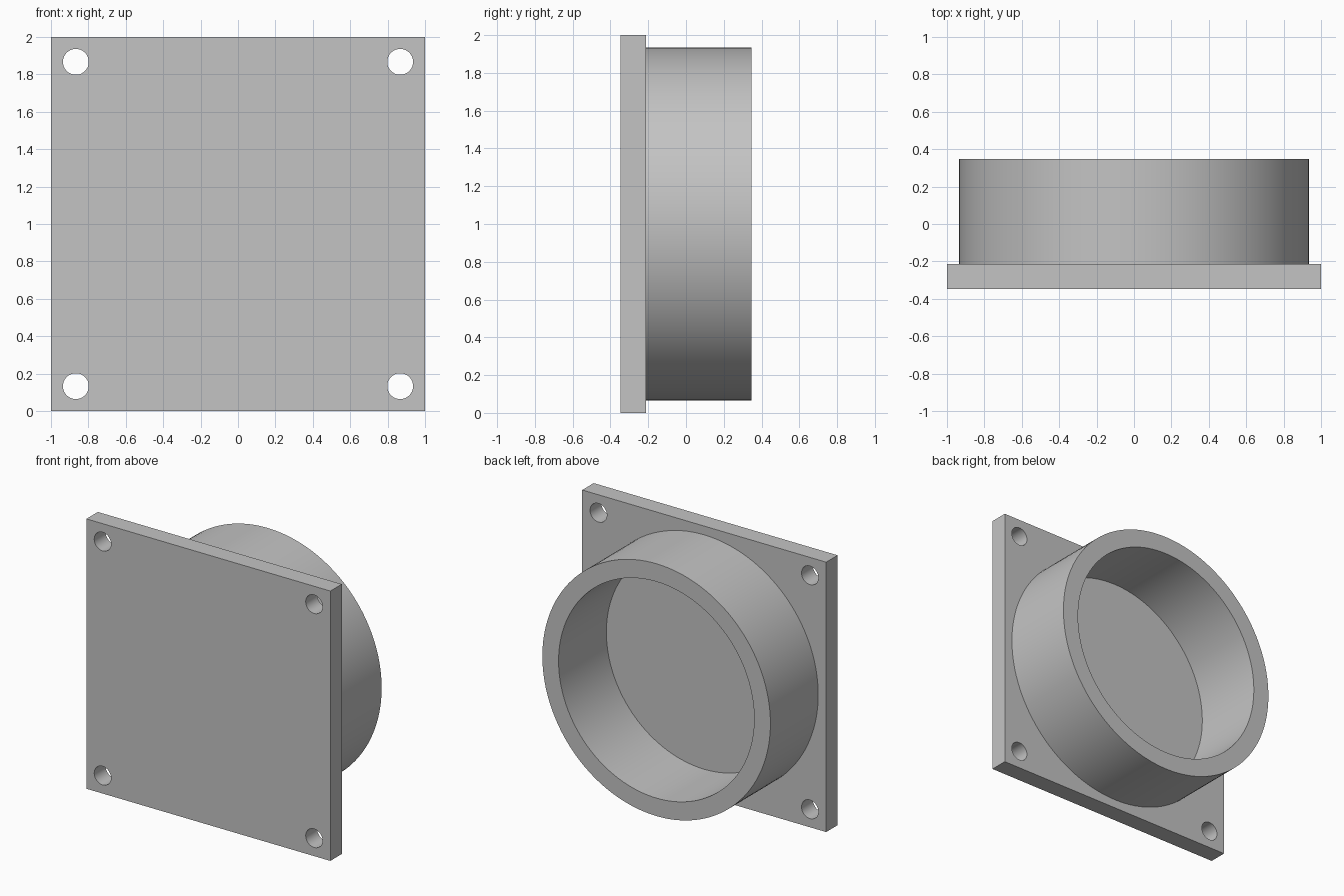
import bpy, bmesh, math
from mathutils import Matrix, Vector

cube = bpy.data.objects.get("Cube")
if cube:
    bpy.data.objects.remove(cube, do_unlink=True)

FRONT, PLATE_BACK, RIM = -0.347, -0.213, 0.347
OUTER, INNER = 0.935, 0.802
HOLE_RADIUS, HOLE_OFFSET = 0.069, 0.867
CENTRE = Vector((0, 0, 1))

grey = bpy.data.materials.new("plain grey")
grey.use_nodes = True
colour = (0.55, 0.55, 0.55, 1)
grey.diffuse_color = colour
grey.node_tree.nodes["Principled BSDF"].inputs["Base Color"].default_value = colour


def add_object(name, bm):
    bmesh.ops.recalc_face_normals(bm, faces=bm.faces)
    mesh = bpy.data.meshes.new(name)
    bm.to_mesh(mesh)
    bm.free()
    mesh.materials.append(grey)
    obj = bpy.data.objects.new(name, mesh)
    bpy.context.collection.objects.link(obj)
    return obj


def smooth(obj):
    bpy.ops.object.select_all(action='DESELECT')
    obj.select_set(True)
    bpy.context.view_layer.objects.active = obj
    bpy.ops.object.shade_smooth_by_angle(angle=math.radians(30))


# Square mounting plate
bm = bmesh.new()
place = Matrix.Translation((0, (FRONT + PLATE_BACK) / 2, 1))
bmesh.ops.create_cube(bm, size=1, matrix=place @ Matrix.Diagonal((2, PLATE_BACK - FRONT, 2, 1)))
plate = add_object("mounting_plate", bm)

# Cutter with one cylinder for each corner hole
bm = bmesh.new()
for sx in (-1, 1):
    for sz in (-1, 1):
        spot = Matrix.Translation((sx * HOLE_OFFSET, FRONT, 1 + sz * HOLE_OFFSET))
        bmesh.ops.create_cone(bm, cap_ends=True, segments=48, radius1=HOLE_RADIUS,
                              radius2=HOLE_RADIUS, depth=0.6,
                              matrix=spot @ Matrix.Rotation(math.pi / 2, 4, 'X'))
cutter = add_object("hole_cutter", bm)
cutter.hide_render = True

# Drill the holes, then discard the cutter
drill = plate.modifiers.new("corner holes", 'BOOLEAN')
drill.operation = 'DIFFERENCE'
drill.solver = 'EXACT'
drill.object = cutter
bpy.context.view_layer.objects.active = plate
plate.select_set(True)
bpy.ops.object.modifier_apply(modifier=drill.name)
bpy.data.objects.remove(cutter, do_unlink=True)
smooth(plate)

# Round collar: rectangular wall section spun about the y axis, seated in the plate
bm = bmesh.new()
seat = PLATE_BACK - 0.02
section = [(INNER, seat), (OUTER, seat), (OUTER, RIM), (INNER, RIM)]
verts = [bm.verts.new((r, y, 1)) for r, y in section]
edges = [bm.edges.new((verts[i], verts[(i + 1) % 4])) for i in range(4)]
bmesh.ops.spin(bm, geom=verts + edges, cent=CENTRE, axis=(0, 1, 0),
               angle=math.tau, steps=128, use_duplicate=False)
bmesh.ops.remove_doubles(bm, verts=bm.verts, dist=0.0001)
collar = add_object("round_collar", bm)
smooth(collar)
